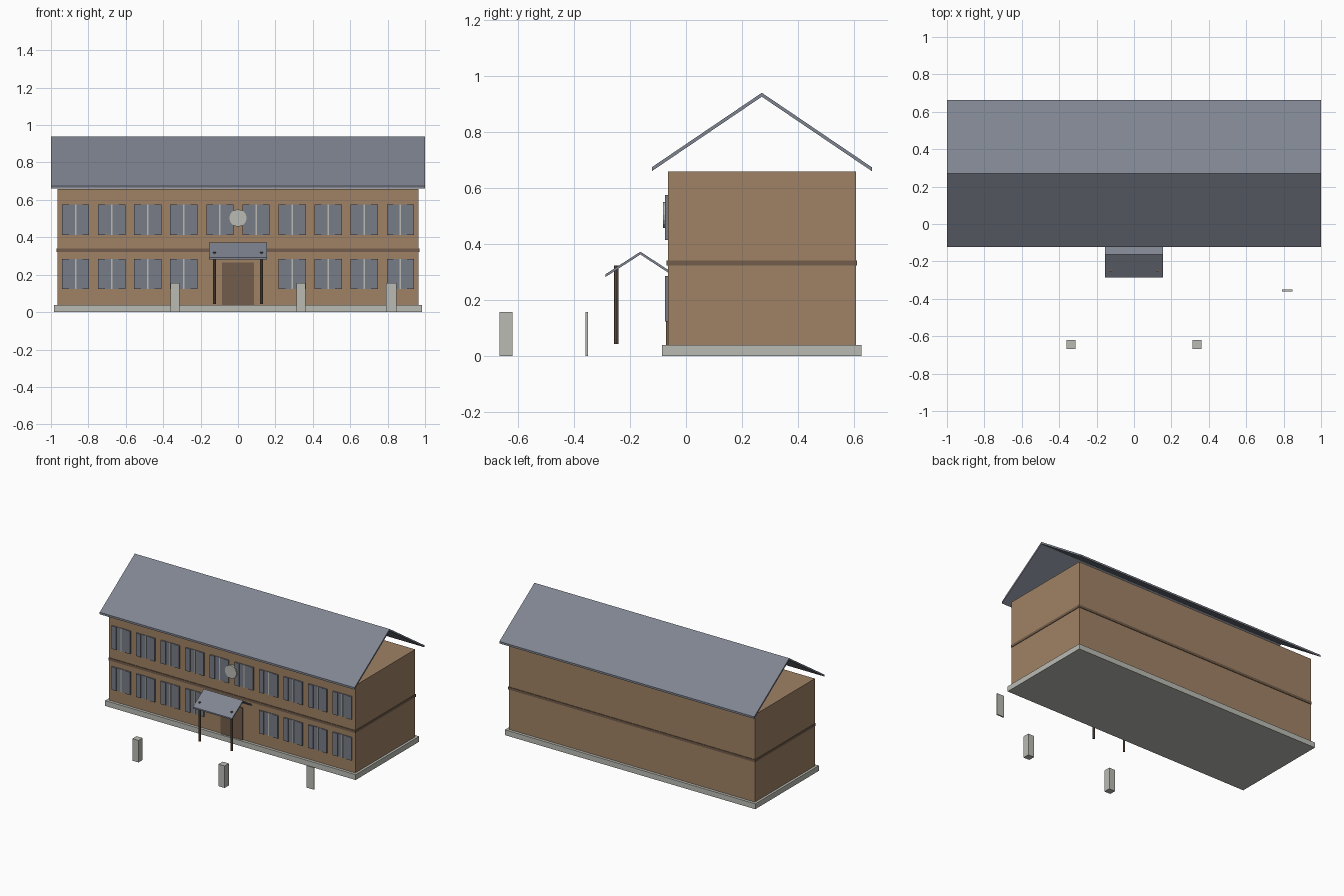
import bpy, bmesh, math
from mathutils import Matrix

cube = bpy.data.objects.get("Cube")
if cube:
    bpy.data.objects.remove(cube, do_unlink=True)


def material(name, rgb):
    m = bpy.data.materials.new(name)
    m.use_nodes = True
    m.diffuse_color = (*rgb, 1)
    m.node_tree.nodes["Principled BSDF"].inputs["Base Color"].default_value = (*rgb, 1)
    return m


BRICK = material("tan brick", (.35, .225, .13))
WOOD = material("dark brown wood", (.17, .11, .07))
SLATE = material("slate blue grey", (.215, .235, .285))
GLASS = material("window grey", (.185, .2, .24))
STONE = material("pale stone", (.5, .5, .46))


def finish(name, bm, mat):
    bmesh.ops.recalc_face_normals(bm, faces=bm.faces)
    mesh = bpy.data.meshes.new(name)
    bm.to_mesh(mesh)
    bm.free()
    mesh.materials.append(mat)
    ob = bpy.data.objects.new(name, mesh)
    bpy.context.collection.objects.link(ob)
    return ob


def box(name, x, y, z, mat):
    """Box from (low, high) ranges on each axis."""
    bm = bmesh.new()
    bmesh.ops.create_cube(bm, size=1)
    for v in bm.verts:
        v.co = [r[0] if c < 0 else r[1] for c, r in zip(v.co, (x, y, z))]
    return finish(name, bm, mat)


def cylinder(name, radius, depth, sides, matrix, mat):
    bm = bmesh.new()
    bmesh.ops.create_cone(bm, cap_ends=True, segments=sides, radius1=radius,
                          radius2=radius, depth=depth, matrix=matrix)
    return finish(name, bm, mat)


def pitched_roof(name, half_width, top, thick, mat):
    """Thin folded sheet: top edge points (y, z), extruded along x."""
    profile = top + [(y, z - thick) for y, z in reversed(top)]
    bm = bmesh.new()
    face = bm.faces.new([bm.verts.new((-half_width, y, z)) for y, z in profile])
    new = bmesh.ops.extrude_face_region(bm, geom=[face])["geom"]
    bmesh.ops.translate(bm, vec=(2 * half_width, 0, 0),
                        verts=[g for g in new if isinstance(g, bmesh.types.BMVert)])
    return finish(name, bm, mat)


# Main building
FRONT = -.065
box("foundation", (-.983, .983), (-.085, .627), (0, .038), STONE)
box("walls", (-.966, .966), (FRONT, .607), (.038, .658), BRICK)
box("floor_band", (-.97, .97), (FRONT - .004, .611), (.322, .34), WOOD)
pitched_roof("main_roof", 1, [(-.122, .674), (.271, .94), (.664, .674)], .014, SLATE)


# Windows: pane, central bar and two raised side leaves
def window(name, x, z):
    box(name + "_pane", (x - .04, x + .04), (FRONT - .004, FRONT + .004),
        (z, z + .162), GLASS)
    box(name + "_bar", (x - .004, x + .004), (FRONT - .007, FRONT), (z, z + .162), STONE)
    for side, s in (("left", 1), ("right", -1)):
        edges = sorted((x + s * .036, x + s * .073))
        box(f"{name}_{side}_leaf", edges, (FRONT - .01, FRONT), (z, z + .162), GLASS)


for i in range(10):
    x = (i - 4.5) * .193
    window(f"upper_window_{i + 1}", x, .413)
    if i not in (4, 5):
        window(f"lower_window_{i + 1}", x, .123)

# Round wall clock
cylinder("clock_face", .046, .018, 16,
         Matrix.Translation((0, FRONT - .008, .503)) @ Matrix.Rotation(math.pi / 2, 4, "X"),
         STONE)

# Entrance
box("door", (-.085, .085), (FRONT - .007, FRONT), (.038, .265), WOOD)
pitched_roof("porch_roof", .154,
             [(-.287, .292), (-.163, .372), (FRONT, .308)], .01, SLATE)
for side, s in (("left", 1), ("right", -1)):
    cylinder(side + "_porch_post", .0075, .28, 8,
             Matrix.Translation((s * .126, -.249, .182)), WOOD)

    # Free-standing gate posts
    gx = s * .338
    box(side + "_gate_post", (gx - .024, gx + .024), (-.667, -.62), (0, .156), STONE)

# Upright sign slab
box("sign_slab", (.79, .847), (-.36, -.351), (0, .156), STONE)
